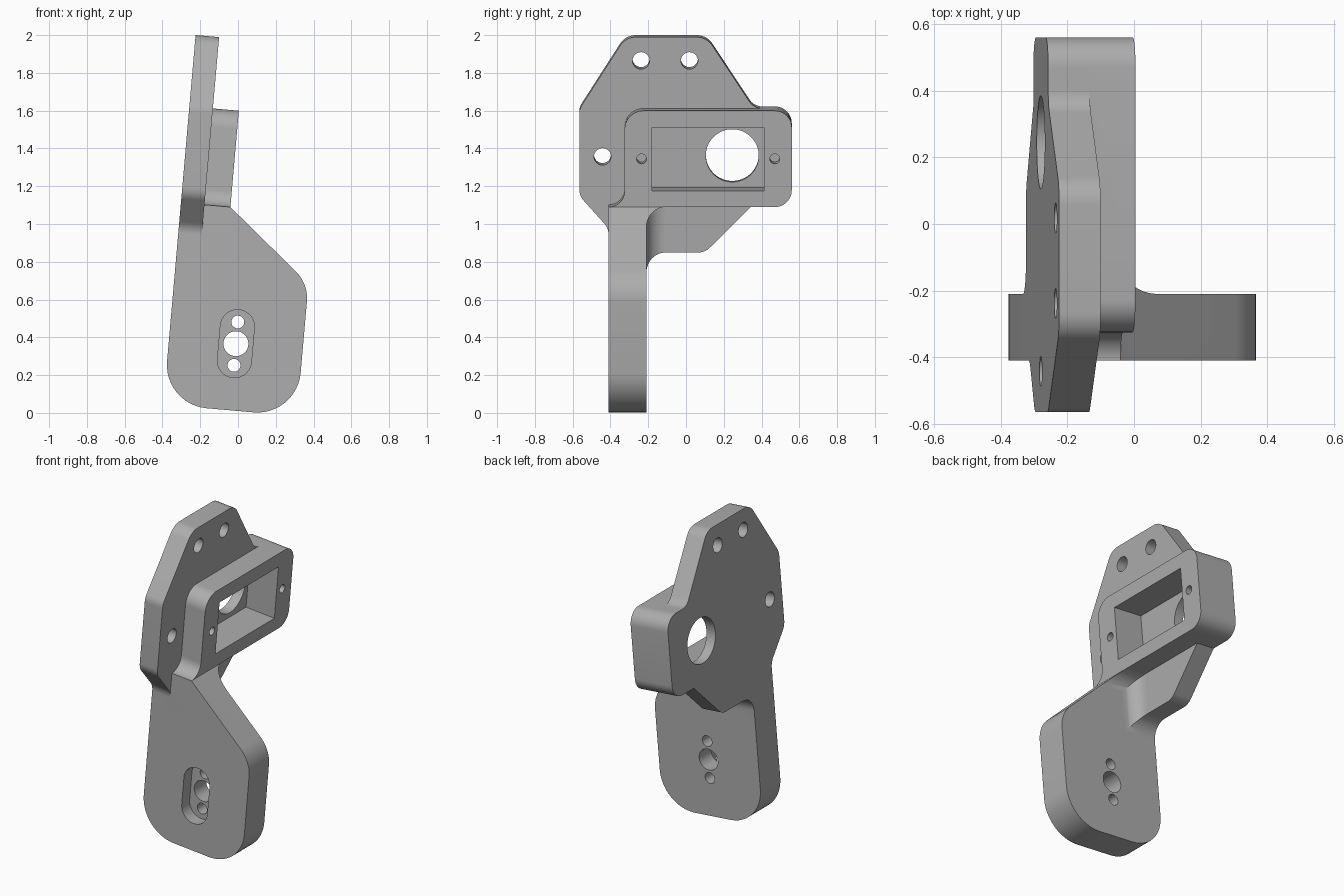
import bpy, bmesh, math
from mathutils import Vector

cube = bpy.data.objects.get("Cube")
if cube:
    bpy.data.objects.remove(cube, do_unlink=True)

grey = bpy.data.materials.new("plain_grey")
grey.use_nodes = True
colour = (0.42, 0.42, 0.42, 1)
grey.diffuse_color = colour
grey.node_tree.nodes["Principled BSDF"].inputs["Base Color"].default_value = colour

# Part levels along the thickness (x) direction, before tilting
BACK, PLATE, BOX = -0.398, -0.273, -0.135
ARM_OUT, ARM_IN = -0.41, -0.21
BOX_LOW, BOX_TOP = 1.082, 1.594


def rounded(corners):
    """Outline from (a, b, radius) corners, each filleted by its radius."""
    out = []
    for i, (x, y, r) in enumerate(corners):
        p = Vector((x, y))
        if not r:
            out.append(p)
            continue
        a = (Vector(corners[i - 1][:2]) - p).normalized()
        b = (Vector(corners[(i + 1) % len(corners)][:2]) - p).normalized()
        half = a.angle(b) / 2
        t = r / math.tan(half)
        centre = p + (a + b).normalized() * r / math.sin(half)
        start, end = p + a * t - centre, p + b * t - centre
        steps = 12
        sweep = start.angle(end)
        for k in range(steps + 1):
            f = k / steps
            out.append(centre + (start * math.sin((1 - f) * sweep)
                                 + end * math.sin(f * sweep)) / math.sin(sweep))
    return out


def circle(x, y, r, n=40):
    return [Vector((x + r * math.cos(math.tau * k / n),
                    y + r * math.sin(math.tau * k / n))) for k in range(n)]


def rectangle(x0, x1, y0, y1, r=0):
    return rounded([(x0, y0, r), (x1, y0, r), (x1, y1, r), (x0, y1, r)])


def prism(name, outline, axis, low, high):
    """Extrude a flat outline along axis x, y or z."""
    place = {"x": lambda p, d: (d, p.x, p.y),
             "y": lambda p, d: (p.x, d, p.y),
             "z": lambda p, d: (p.x, p.y, d)}[axis]
    bm = bmesh.new()
    face = bm.faces.new([bm.verts.new(place(p, low)) for p in outline])
    ext = bmesh.ops.extrude_face_region(bm, geom=[face])
    shift = Vector(place(Vector((0, 0)), high - low))
    bmesh.ops.translate(bm, vec=shift,
                        verts=[v for v in ext["geom"] if isinstance(v, bmesh.types.BMVert)])
    bmesh.ops.recalc_face_normals(bm, faces=bm.faces)
    mesh = bpy.data.meshes.new(name)
    bm.to_mesh(mesh)
    bm.free()
    mesh.materials.append(grey)
    obj = bpy.data.objects.new(name, mesh)
    bpy.context.collection.objects.link(obj)
    return obj


def combine(target, other, operation):
    """Apply a boolean and remove the helper."""
    mod = target.modifiers.new("boolean", "BOOLEAN")
    mod.operation, mod.object, mod.solver = operation, other, "EXACT"
    bpy.context.view_layer.update()
    graph = bpy.context.evaluated_depsgraph_get()
    mesh = bpy.data.meshes.new_from_object(target.evaluated_get(graph))
    target.modifiers.clear()
    target.data = mesh
    bpy.data.objects.remove(other, do_unlink=True)


# Mounting plate outline, seen from the side
plate_outline = rounded([
    (-0.565, 1.59, 0.09), (-0.565, 1.13, 0.09), (ARM_OUT, 0.957, 0.09),
    (ARM_OUT, 0.65, 0), (ARM_IN, 0.65, 0), (ARM_IN, 0.828, 0.1),
    (0.1, 0.828, 0.09), (0.354, BOX_LOW, 0), (0.56, BOX_LOW, 0.09),
    (0.56, BOX_TOP, 0.09), (0.36, BOX_TOP, 0.08), (0.11, 1.973, 0.1),
    (-0.32, 1.973, 0.1)])
bracket = prism("mounting_bracket", plate_outline, "x", BACK, PLATE)

# Lower arm
arm_outline = rounded([
    (BACK, 0.01, 0.23), (0.312, 0.01, 0.23), (0.312, 0.713, 0.2),
    (BOX, BOX_LOW, 0), (BACK, BOX_LOW, 0)])
combine(bracket, prism("arm", arm_outline, "y", ARM_OUT, ARM_IN), "UNION")

# Raised motor box with a concave foot running onto the arm
box_outline = rounded([
    (ARM_OUT, BOX_LOW, 0), (0.56, BOX_LOW, 0.09), (0.56, BOX_TOP, 0.09),
    (-0.325, BOX_TOP, 0.1), (-0.325, BOX_LOW + 0.001, 0.0845)])
combine(bracket, prism("box", box_outline, "x", BACK + 0.05, BOX), "UNION")

# Fillet between arm side and plate face, trimmed to the plate outline
web = prism("web", rounded([(BACK + 0.05, ARM_IN - 0.05, 0), (PLATE + 0.15, ARM_IN - 0.05, 0),
                            (PLATE + 0.15, ARM_IN, 0), (PLATE, ARM_IN, 0.1),
                            (PLATE, 0, 0), (BACK + 0.05, 0, 0)]), "z", 0.7, BOX_LOW + 0.02)
combine(web, prism("web_trim", plate_outline, "x", -0.5, PLATE + 0.11), "INTERSECT")
combine(bracket, web, "UNION")

# Fillet between arm side and box underside, trimmed by the arm slope
corner = prism("corner", rounded([(ARM_IN - 0.05, BOX_LOW, 0), (ARM_IN - 0.05, 0.9, 0),
                                  (ARM_IN, 0.9, 0), (ARM_IN, BOX_LOW, 0.1),
                                  (0, BOX_LOW, 0)]), "x", BACK + 0.05, 0.1)
combine(corner, prism("corner_trim", arm_outline, "y", -0.5, 0.2), "INTERSECT")
combine(bracket, corner, "UNION")

# Motor pocket and shaft opening
combine(bracket, prism("pocket", rectangle(-0.18, 0.412, 1.168, 1.504), "x", -0.335, 0.1),
        "DIFFERENCE")
combine(bracket, prism("shaft", circle(0.245, 1.338, 0.14, 64), "x", -0.6, -0.3), "DIFFERENCE")

# Screw holes: blind in the box, through the plate
for y in (-0.235, 0.47):
    combine(bracket, prism("screw", circle(y, 1.338, 0.026), "x", BOX - 0.11, 0), "DIFFERENCE")
for y, z in ((-0.238, 1.848), (0.018, 1.848), (-0.442, 1.338)):
    combine(bracket, prism("bolt", circle(y, z, 0.045), "x", -0.6, 0), "DIFFERENCE")

# Horn recess and its holes in the arm
MID, AXLE = -0.043, 0.364
combine(bracket, prism("recess", rectangle(MID - 0.09, MID + 0.09, AXLE - 0.18, AXLE + 0.18, 0.0895),
                       "y", -0.6, ARM_OUT + 0.08), "DIFFERENCE")
for offset, r in ((0, 0.066), (0.115, 0.034), (-0.115, 0.034)):
    combine(bracket, prism("horn_hole", circle(MID, AXLE + offset, r), "y", -0.6, 0), "DIFFERENCE")

# Tilt and smooth the rounded faces
bracket.rotation_euler.y = math.radians(5)
bpy.ops.object.select_all(action="DESELECT")
bracket.select_set(True)
bpy.context.view_layer.objects.active = bracket
bpy.ops.object.shade_smooth_by_angle(angle=math.radians(25))
